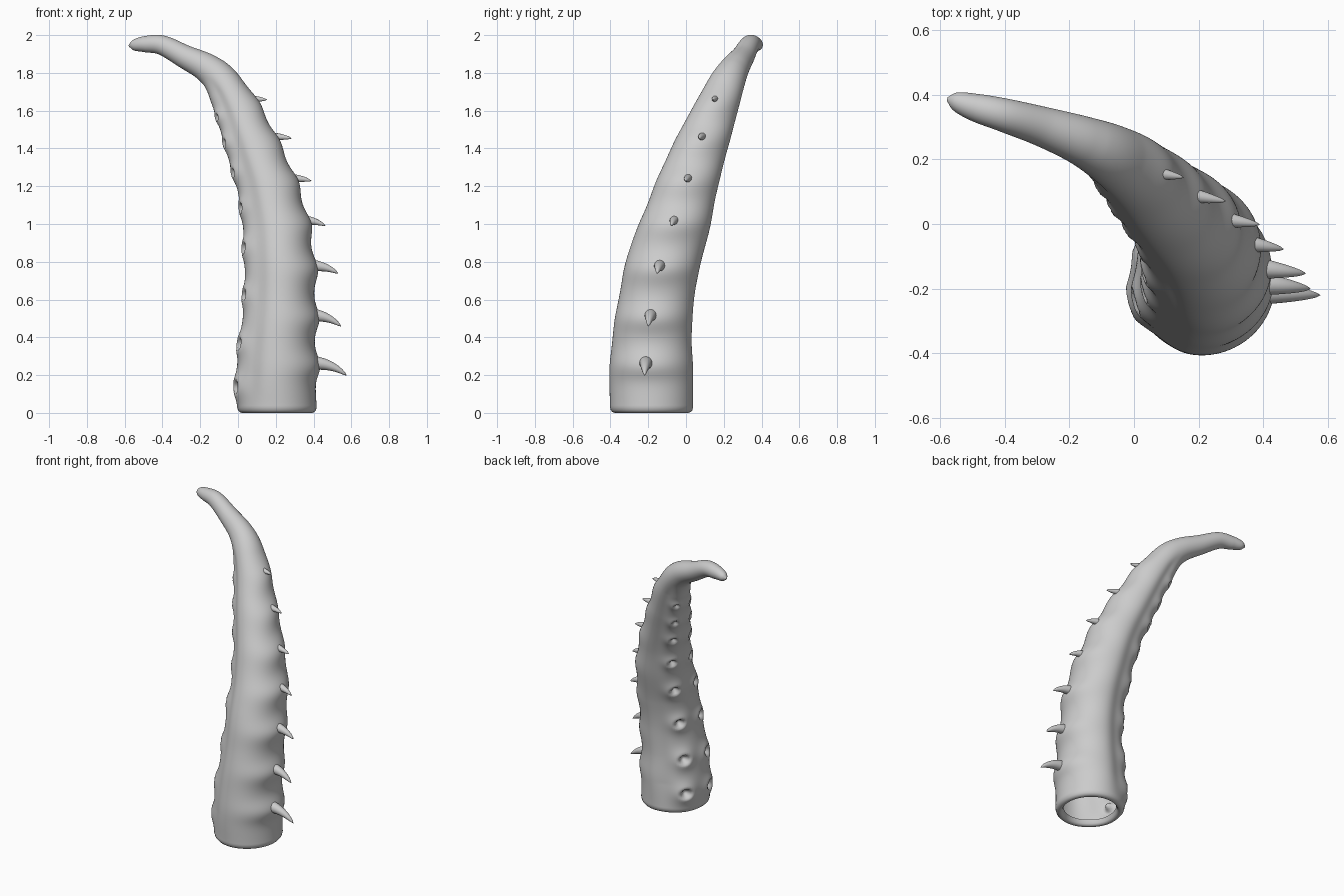
import bpy, bmesh
from math import sin, cos, pi, exp, radians
from mathutils import Vector

if "Cube" in bpy.data.objects:
    bpy.data.objects.remove(bpy.data.objects["Cube"])

# Centre line: x, y, z, radius
PATH = [(.208, -.182, .03, .211), (.208, -.182, .2, .214), (.217, -.177, .4, .202),
        (.226, -.155, .6, .191), (.222, -.117, .8, .186), (.20, -.052, 1.0, .174),
        (.155, .007, 1.2, .155), (.083, .078, 1.4, .135), (.003, .158, 1.6, .112),
        (-.073, .214, 1.74, .095), (-.16, .257, 1.823, .077), (-.28, .30, 1.885, .062),
        (-.40, .336, 1.946, .052), (-.49, .360, 1.952, .043), (-.55, .379, 1.947, .029),
        (-.577, .386, 1.944, .006)]
SUCKER_Z = [.14, .37, .62, .87, 1.08, 1.27, 1.43, 1.57]
SPIKE_Z = [.25, .50, .76, 1.0, 1.225, 1.44, 1.64]
SUCKER_DIR = radians(169)      # middle of the sucker strip
SPIKE_DIR = radians(-7)


def spline(points, steps):
    """Catmull-Rom samples through 4D points."""
    p = [Vector(q) for q in points]
    p = [2 * p[0] - p[1]] + p + [2 * p[-1] - p[-2]]
    out = []
    for i in range(1, len(p) - 2):
        a, b, c, d = p[i - 1:i + 3]
        for k in range(steps):
            t = k / steps
            out.append(.5 * (2 * b + (c - a) * t + (2 * a - 5 * b + 4 * c - d) * t * t
                             + (3 * b - a - 3 * c + d) * t ** 3))
    return out + [p[-2]]


def frames(samples):
    """Centre, two side axes and radius for each sample."""
    res = []
    for i, s in enumerate(samples):
        t = samples[min(i + 1, len(samples) - 1)].xyz - samples[max(i - 1, 0)].xyz
        q = Vector((0, 0, 1)).rotation_difference(t.normalized())
        res.append((s.xyz, q @ Vector((1, 0, 0)), q @ Vector((0, 1, 0)), s.w))
    return res


def on_ring(f, a, r=None):
    return f[0] + (f[1] * cos(a) + f[2] * sin(a)) * (f[3] if r is None else r)


def loft(name, rings):
    """Skin rings of points, close the far end, shade smooth."""
    bm = bmesh.new()
    vs = [[bm.verts.new(p) for p in ring] for ring in rings]
    n = len(rings[0])
    for a, b in zip(vs, vs[1:]):
        for j in range(n):
            k = (j + 1) % n
            bm.faces.new((a[j], a[k], b[k], b[j]))
    bm.faces.new(vs[-1])
    for f in bm.faces:
        f.smooth = True
    me = bpy.data.meshes.new(name)
    bm.to_mesh(me)
    bm.free()
    ob = bpy.data.objects.new(name, me)
    bpy.context.collection.objects.link(ob)
    return ob


def wrap(a):
    return (a + pi) % (2 * pi) - pi


def clamp(x):
    return max(0, min(1, x))


body = frames(spline(PATH, 17))

# Sucker centres: two rows along the inner side
suckers = []
for side in (-1, 1):
    a = SUCKER_DIR + side * radians(27)
    for z in SUCKER_Z:
        f = min(body, key=lambda g: abs(on_ring(g, a).z - z))
        suckers.append((on_ring(f, a), f[3] * .25))


def radius(f, a):
    """Body radius with grooves, spike-side swellings and suckers."""
    p, r = on_ring(f, a), f[3]
    fade = clamp((1.8 - f[0].z) / .1) * clamp(f[0].z / .2)
    da = wrap(a - SUCKER_DIR)
    # deeper from front to back than from side to side
    out = r * (1 + .045 * sin(a) ** 2 * clamp((1.8 - f[0].z) / .3))
    # raised sucker strip on the upper half, ending in a step
    out += .1 * r * exp(-(da / .8) ** 4) * fade * clamp((f[0].z - 1.1) / .5)
    for g in (-1.12, 1.12):
        out -= .06 * r * fade * exp(-((da - g) / .27) ** 2)
    w = exp(-(wrap(a - SPIKE_DIR) / .95) ** 2) * fade
    swell = sum(exp(-((p.z - z) / .075) ** 2) for z in SPIKE_Z)
    out += .15 * r * w * (swell - .55)
    for c, s in suckers:
        d = (p - c).length / s
        if d < 4:
            out += s * (.55 * exp(-(d / 1.3) ** 2) - 1.05 * exp(-(d / .52) ** 3))
    return out


# Tentacle body, open below with a rolled-in rim
N = 96
angles = [2 * pi * j / N for j in range(N)]
base = body[0]
rings = []
for z, k in [(.035, .76), (.012, .79), (.002, .83), (0, .88), (.004, .94), (.014, .98)]:
    c = Vector((base[0].x, base[0].y, z))
    rings.append([c + Vector((cos(a), sin(a), 0)) * radius(base, a) * k for a in angles])
rings += [[on_ring(f, a, radius(f, a)) for a in angles] for f in body]
loft("tentacle_body", rings)

# Hooked spikes: base x, y, z, tip x, y, z, radius
SPIKES = [(.41, -.21, .265, .575, -.22, .198, .039), (.405, -.183, .518, .545, -.20, .458, .037),
          (.40, -.135, .78, .53, -.153, .738, .034), (.355, -.055, 1.02, .462, -.078, .99, .029),
          (.285, .018, 1.241, .388, -.002, 1.228, .027), (.18, .094, 1.461, .283, .07, 1.453, .026),
          (.06, .164, 1.659, .153, .144, 1.658, .025)]
for i, (x, y, z, X, Y, Z, r) in enumerate(SPIKES):
    b, t = Vector((x, y, z)), Vector((X, Y, Z))
    b.x -= .03
    m = b.lerp(t, .6)
    m.z = z + (Z - z) * .05 + .004
    pts = []
    for k in range(13):
        u = k / 12
        p = b * (1 - u) ** 2 + m * 2 * u * (1 - u) + t * u * u
        pts.append(Vector((*p, r * (1 - u) ** .7 + .001)))
    loft("spike_%d" % (i + 1),
         [[on_ring(f, 2 * pi * j / 20) for j in range(20)] for f in frames(pts)])
